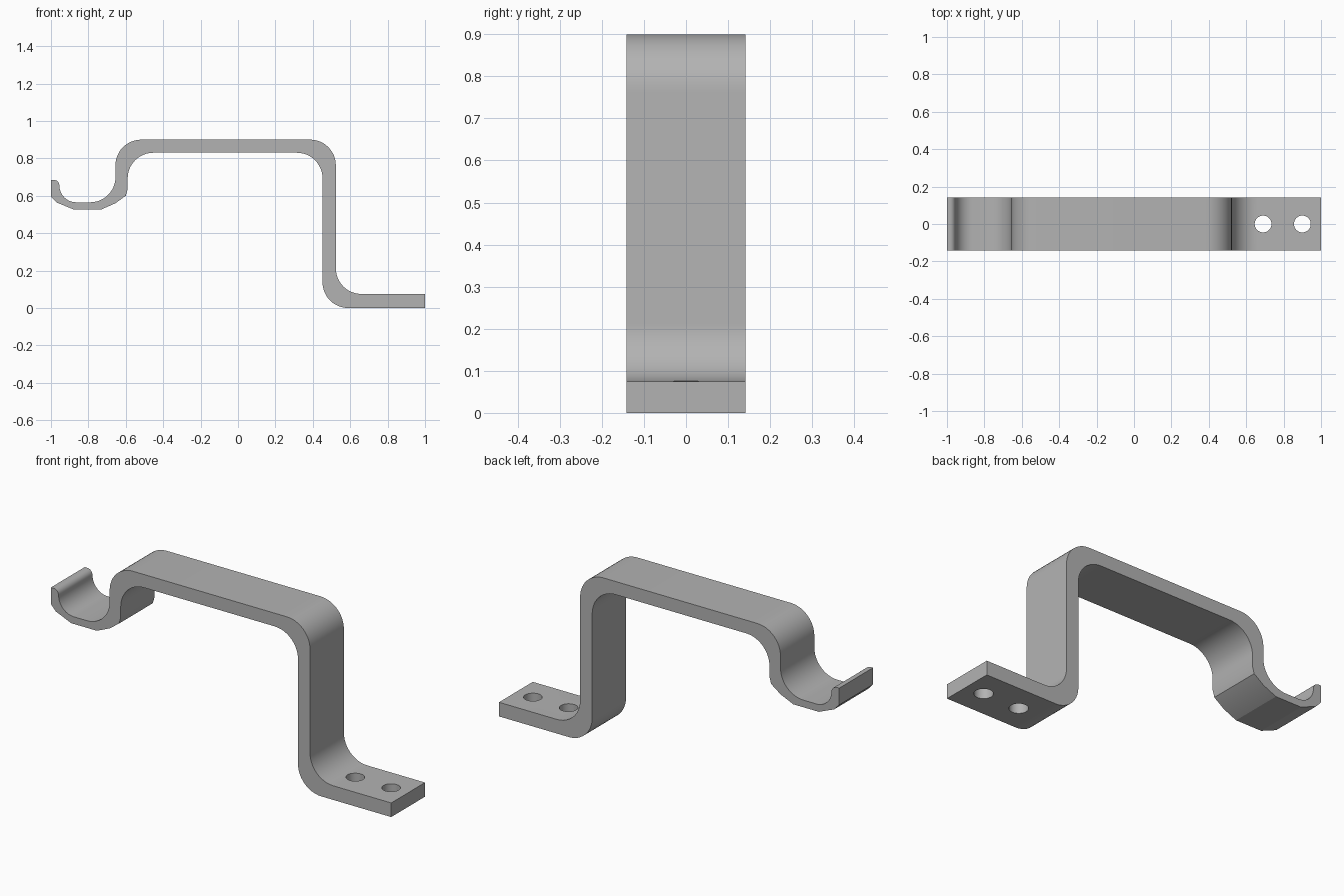
import bpy, bmesh, math

cube = bpy.data.objects.get("Cube")
if cube:
    bpy.data.objects.remove(cube)

HALF_WIDTH = 0.142
BEND = 0.137

steel = bpy.data.materials.new("grey steel")
steel.use_nodes = True
grey = (0.45, 0.45, 0.45, 1)
steel.diffuse_color = grey
steel.node_tree.nodes["Principled BSDF"].inputs["Base Color"].default_value = grey


def arc(cx, cz, r, start, end, steps=12):
    angles = [math.radians(start + (end - start) * i / steps) for i in range(steps + 1)]
    return [(cx + r * math.cos(a), cz + r * math.sin(a)) for a in angles]


# Upper outline: hook tip, hook cradle, shoulder, drop and foot
profile = [(-1, 0.685)]
profile += arc(-0.985, 0.655, 0.03, 90, 0, 6)
profile += arc(-0.865, 0.655, 0.09, 180, 270)
profile += arc(-0.79, 0.70, 0.135, 270, 360)
profile += arc(-0.655 + BEND, 0.9 - BEND, BEND, 180, 90)
profile += arc(0.523 - BEND, 0.9 - BEND, BEND, 90, 0)
profile += arc(0.523 + BEND, 0.075 + BEND, BEND, 180, 270)
profile += [(1, 0.075), (1, 0)]

# Lower outline back to the hook, ending in its faceted underside
profile += arc(0.452 + BEND, BEND, BEND, 270, 180)
profile += arc(0.452 - BEND, 0.83 - BEND, BEND, 0, 90)
profile += arc(-0.59 + BEND, 0.83 - BEND, BEND, 90, 180)
profile += [(-0.59, 0.635), (-0.6, 0.6), (-0.655, 0.56), (-0.73, 0.527),
            (-0.88, 0.527), (-0.97, 0.564), (-1, 0.596)]

# Bent strap extruded across its width
bm = bmesh.new()
side = bm.faces.new([bm.verts.new((x, -HALF_WIDTH, z)) for x, z in profile])
result = bmesh.ops.extrude_face_region(bm, geom=[side])
moved = [v for v in result["geom"] if isinstance(v, bmesh.types.BMVert)]
bmesh.ops.translate(bm, verts=moved, vec=(0, 2 * HALF_WIDTH, 0))
bmesh.ops.recalc_face_normals(bm, faces=bm.faces)
mesh = bpy.data.meshes.new("bracket")
bm.to_mesh(mesh)
bm.free()
mesh.materials.append(steel)
bracket = bpy.data.objects.new("bracket", mesh)
bpy.context.collection.objects.link(bracket)

# Screw holes through the foot
cutters = []
for x in (0.69, 0.9):
    bpy.ops.mesh.primitive_cylinder_add(vertices=32, radius=0.045, depth=0.3,
                                        location=(x, 0, 0.04))
    cutter = bpy.context.object
    cutter.name = "screw_hole_cutter"
    cutter.hide_render = True
    cutter.data.materials.append(steel)
    cutters.append(cutter)

bpy.ops.object.select_all(action="DESELECT")
bracket.select_set(True)
bpy.context.view_layer.objects.active = bracket
for cutter in cutters:
    hole = bracket.modifiers.new("screw hole", "BOOLEAN")
    hole.operation = "DIFFERENCE"
    hole.solver = "EXACT"
    hole.object = cutter
    bpy.ops.object.modifier_apply(modifier=hole.name)
for cutter in cutters:
    bpy.data.objects.remove(cutter)

# Smooth bends with crisp rims and facets
bpy.ops.object.shade_smooth_by_angle(angle=math.radians(20))
